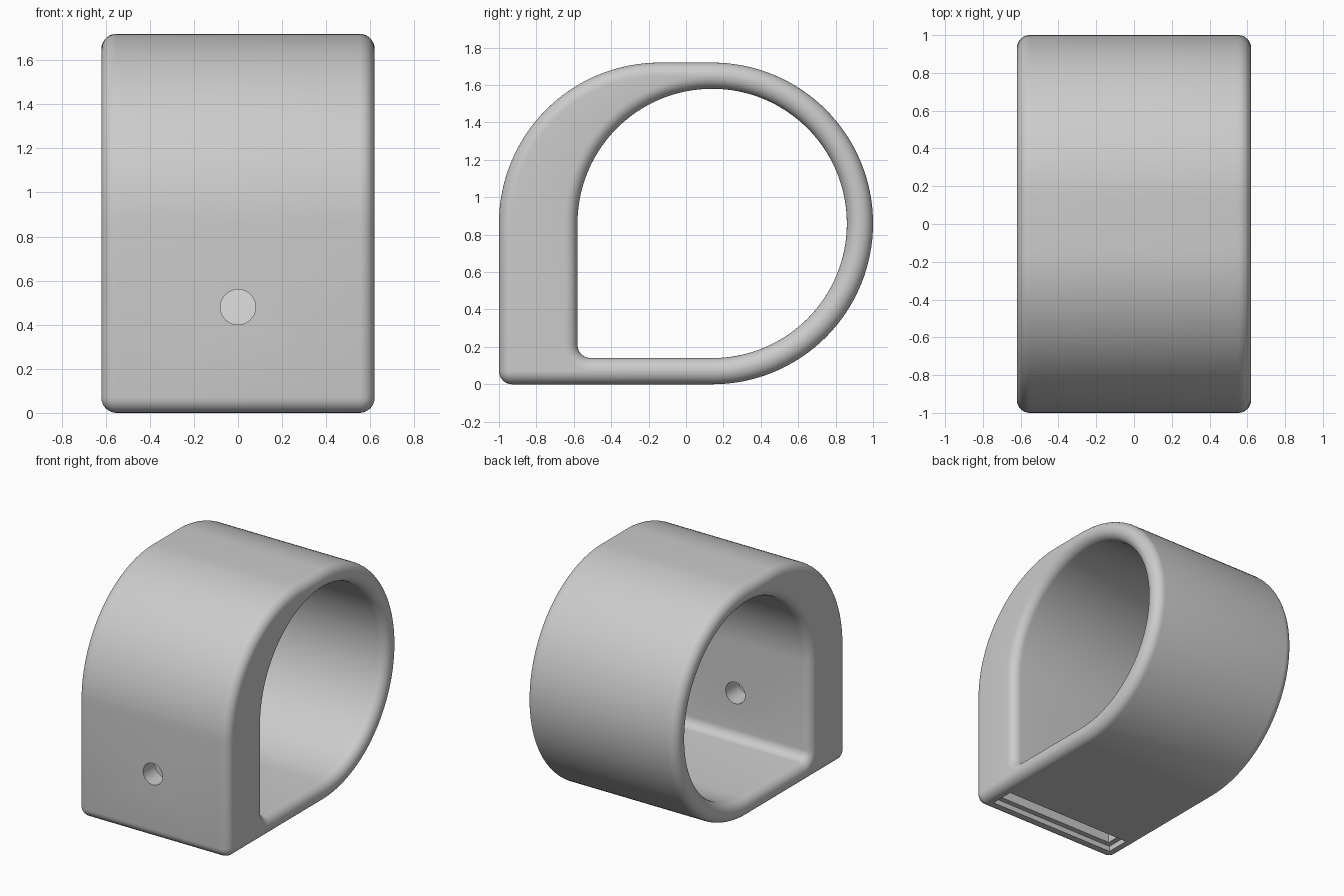
import bpy, bmesh
from math import sin, cos, pi, radians

cube = bpy.data.objects.get("Cube")
if cube:
    bpy.data.objects.remove(cube)

HALF_W, WALL, ROUND = 0.62, 0.14, 0.069
R, CZ = 0.86, 0.86
ARC, CORNER, FILLET = 32, 6, 8      # segments per quarter arc, corner, rim

grey = bpy.data.materials.new("plain grey")
grey.use_nodes = True
colour = (0.6, 0.6, 0.6, 1)
grey.diffuse_color = colour
grey.node_tree.nodes["Principled BSDF"].inputs["Base Color"].default_value = colour


def arc(cy, cz, r, start, end, steps):
    angles = [radians(start + (end - start) * i / steps) for i in range(steps + 1)]
    return [(cy + r * cos(a), cz + r * sin(a)) for a in angles]


def outline(radius, top_y, corner_y, corner_z, corner_r):
    """Round back, quarter-round front top, square front bottom with a small corner."""
    return (arc(0.14, CZ, radius, -90, 90, 2 * ARC)
            + arc(top_y, CZ, radius, 90, 180, ARC)
            + arc(corner_y, corner_z, corner_r, 180, 270, CORNER))


def outer(d):
    return outline(R - d, -0.14, -0.93, 0.07, 0.07 - d)


def inner(d):
    return outline(R - WALL + d, 0.1399, -0.51, 0.21, 0.07 + d)


# Band: loft outer and inner outlines around the rounded wall section
rings = []
steps = [pi / 2 * i / FILLET for i in range(FILLET + 1)]
for shape, side, order in ((outer, 1, steps), (inner, 1, steps[::-1]),
                           (inner, -1, steps), (outer, -1, steps[::-1])):
    for t in order:
        x = side * (HALF_W - ROUND + ROUND * sin(t))
        rings.append([(x, y, z) for y, z in shape(ROUND * (1 - cos(t)))])

bm = bmesh.new()
loops = [[bm.verts.new(p) for p in ring] for ring in rings]
n = len(loops[0])
for k, a in enumerate(loops):
    b = loops[(k + 1) % len(loops)]
    for i in range(n):
        j = (i + 1) % n
        bm.faces.new((a[i], a[j], b[j], b[i]))
bmesh.ops.remove_doubles(bm, verts=bm.verts, dist=0.00005)
bmesh.ops.recalc_face_normals(bm, faces=bm.faces)
mesh = bpy.data.meshes.new("band")
bm.to_mesh(mesh)
bm.free()
band = bpy.data.objects.new("band", mesh)
bpy.context.collection.objects.link(band)
mesh.materials.append(grey)


def box(name, half_x, y0, y1, top):
    bpy.ops.mesh.primitive_cube_add(size=1, location=(0, (y0 + y1) / 2, top / 2 - 0.1))
    ob = bpy.context.object
    ob.name = name
    ob.scale = (2 * half_x, y1 - y0, top + 0.2)
    return ob


# Cutters: cover recess, deep pocket, and hole through the front wall
cutters = [box("cover_recess_cutter", 0.53, -0.9, -0.72, 0.04),
           box("pocket_cutter", 0.49, -0.86, -0.74, 0.86)]
bpy.ops.mesh.primitive_cylinder_add(vertices=48, radius=0.08, depth=0.8,
                                    location=(0, -0.8, 0.48), rotation=(pi / 2, 0, 0))
bpy.context.object.name = "hole_cutter"
cutters.append(bpy.context.object)

bpy.ops.object.select_all(action='DESELECT')
bpy.context.view_layer.objects.active = band
band.select_set(True)
for cutter in cutters:
    cutter.hide_render = True
    cutter.data.materials.append(grey)
    mod = band.modifiers.new(cutter.name, 'BOOLEAN')
    mod.operation, mod.solver, mod.object = 'DIFFERENCE', 'EXACT', cutter
    bpy.ops.object.modifier_apply(modifier=mod.name)
    bpy.data.objects.remove(cutter)
bpy.ops.object.shade_smooth_by_angle(angle=radians(35))
